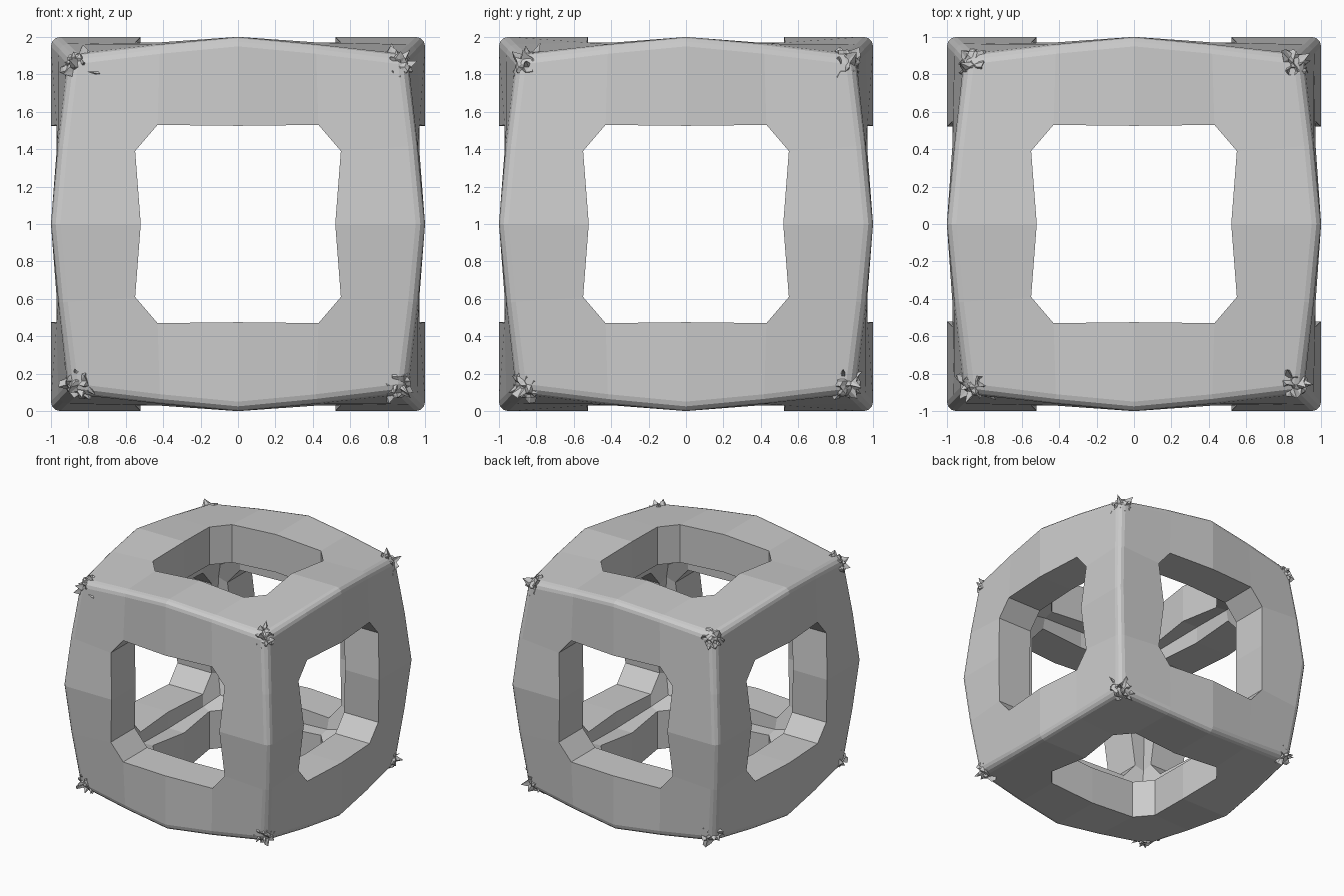
import bpy, bmesh, random
from mathutils import Vector

if "Cube" in bpy.data.objects:
    bpy.data.objects.remove(bpy.data.objects["Cube"])

random.seed(4)
T = 0.33   # wall thickness
EDGE = [(0.0, 1.0), (0.42, 0.96), (0.9, 0.9)]   # along edge, distance out


def add_object(name, bm):
    me = bpy.data.meshes.new(name)
    bm.to_mesh(me)
    bm.free()
    ob = bpy.data.objects.new(name, me)
    bpy.context.collection.objects.link(ob)
    ob.location.z = 1
    return ob


# Quarter of one wall (u, v, height): hole rim and outer edge
rim = [(0.52, 0, 1), (0.55, 0.39, 0.97), (0.43, 0.53, 0.97), (0, 0.525, 1)]
outer = [(1, 0, 1), (0.96, 0.42, 0.96), (0.9, 0.9, 0.9), (0.42, 0.96, 0.96), (0, 1, 1)]
rim_in = [(u, v, w - T) for u, v, w in rim]
outer_in = [(1 - T, 0, 1 - T), (0.96 - T, 0.42, 0.96 - T), (0.9 - T,) * 3,
            (0.42, 0.96 - T, 0.96 - T), (0, 1 - T, 1 - T)]


def wall_polys(r, o):
    return [(r[0], o[0], o[1], r[1]), (r[1], o[1], o[2], o[3], r[2]),
            (r[2], o[3], o[4], r[3])]


polys = wall_polys(rim, outer) + wall_polys(rim_in, outer_in)
polys += [(rim[i], rim[i + 1], rim_in[i + 1], rim_in[i]) for i in range(3)]

# Hollow cube frame: six bulged walls, each with a chamfered window
bm = bmesh.new()
for a, b, c in ((0, 1, 2), (0, 2, 1), (1, 2, 0)):     # u, v and wall axes
    for su in (1, -1):
        for sv in (1, -1):
            for sw in (1, -1):
                for poly in polys:
                    vs = []
                    for u, v, w in poly:
                        p = [0, 0, 0]
                        p[a], p[b], p[c] = su * u, sv * v, sw * w
                        vs.append(bm.verts.new(p))
                    bm.faces.new(vs)
bmesh.ops.remove_doubles(bm, verts=bm.verts, dist=1e-4)
bmesh.ops.recalc_face_normals(bm, faces=bm.faces)


# Rounded outer cube edges
def on_outer_edge(v):
    s = sorted(abs(x) for x in v.co)
    return s[1] > 0.85 and s[2] - s[1] < 1e-3


edges = [e for e in bm.edges if all(on_outer_edge(v) for v in e.verts)]
bmesh.ops.bevel(bm, geom=edges, offset=0.05, segments=3, profile=0.5,
                affect='EDGES', clamp_overlap=True)
add_object("cube_frame", bm)

# Crumpled burrs on the eight corners
bm = bmesh.new()
for sx in (1, -1):
    for sy in (1, -1):
        for sz in (1, -1):
            center = Vector((sx, sy, sz)) * 0.84
            ball = bmesh.ops.create_icosphere(bm, subdivisions=3, radius=1)
            for v in ball["verts"]:
                r = random.uniform(0.05, 0.105)
                if random.random() < 0.08:
                    r = random.uniform(0.11, 0.15)
                v.co = center + v.co * r
add_object("corner_burrs", bm)
